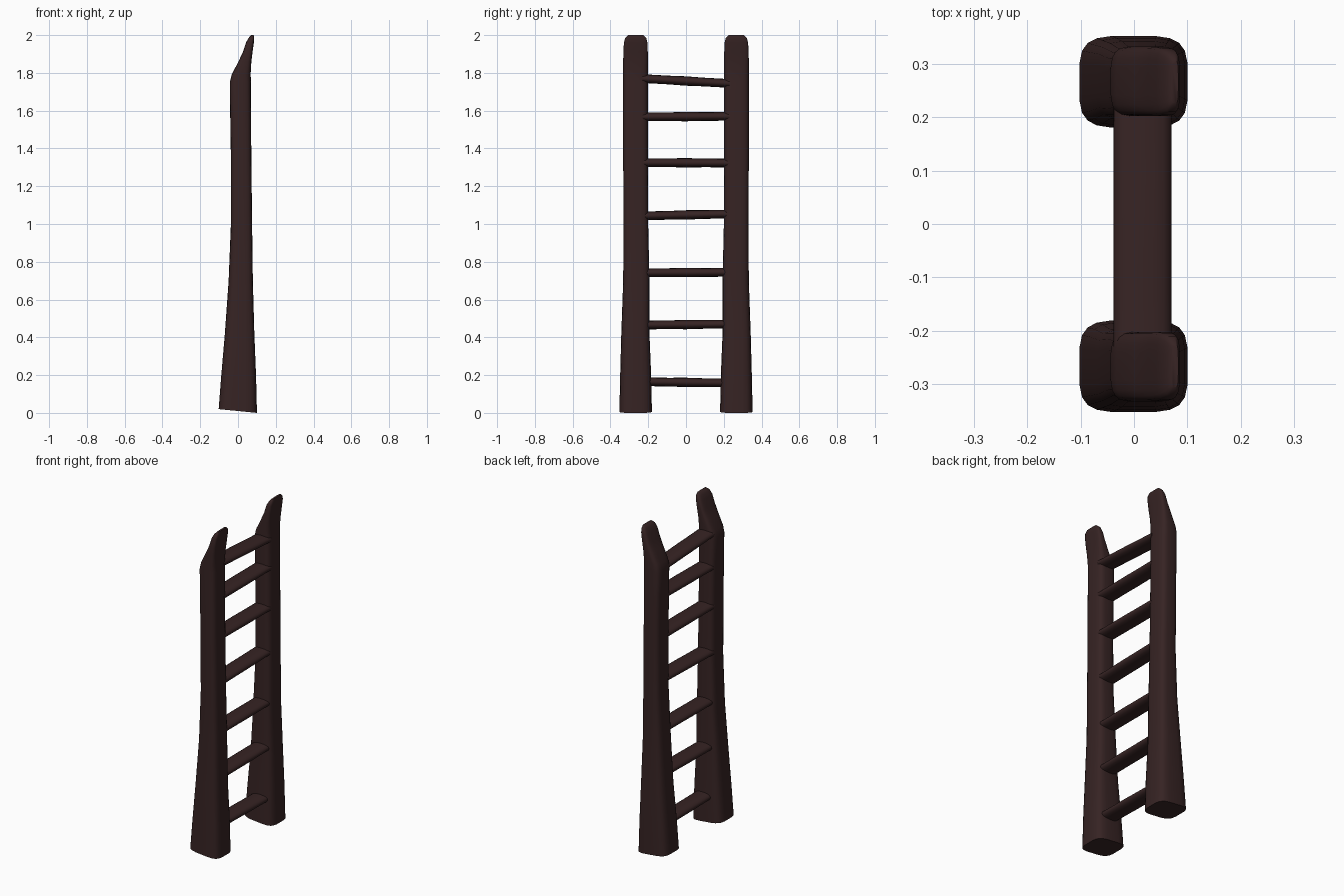
import bpy, bmesh, math
from mathutils import Vector

if "Cube" in bpy.data.objects:
    bpy.data.objects.remove(bpy.data.objects["Cube"])

wood = bpy.data.materials.new("dark brown wood")
wood.diffuse_color = (0.037, 0.017, 0.017, 1)
wood.use_nodes = True
wood.node_tree.nodes["Principled BSDF"].inputs["Base Color"].default_value = wood.diffuse_color


def oval(t, power):
    """Point on a unit rounded square (superellipse)."""
    c, s = math.cos(t), math.sin(t)
    return (math.copysign(abs(c) ** (2 / power), c),
            math.copysign(abs(s) ** (2 / power), s))


def loft(name, rings, angle=50):
    """Skin a closed tube through equal-length rings of points."""
    bm = bmesh.new()
    loops = [[bm.verts.new(p) for p in ring] for ring in rings]
    n = len(loops[0])
    for a, b in zip(loops, loops[1:]):
        for i in range(n):
            j = (i + 1) % n
            bm.faces.new((a[i], a[j], b[j], b[i]))
    bm.faces.new(loops[0][::-1])
    bm.faces.new(loops[-1])
    bmesh.ops.recalc_face_normals(bm, faces=bm.faces)
    mesh = bpy.data.meshes.new(name)
    bm.to_mesh(mesh)
    bm.free()
    mesh.materials.append(wood)
    obj = bpy.data.objects.new(name, mesh)
    bpy.context.collection.objects.link(obj)
    bpy.ops.object.select_all(action='DESELECT')
    obj.select_set(True)
    bpy.context.view_layer.objects.active = obj
    bpy.ops.object.shade_smooth_by_angle(angle=math.radians(angle))
    return obj


# Post profile: z, x min, x max, y inner, y outer
POST = [
    (0.01, -0.103, 0.101, 0.180, 0.353),
    (0.20, -0.089, 0.096, 0.184, 0.349),
    (0.42, -0.070, 0.087, 0.193, 0.343),
    (0.70, -0.050, 0.079, 0.193, 0.333),
    (1.00, -0.038, 0.075, 0.200, 0.331),
    (1.35, -0.038, 0.071, 0.202, 0.333),
    (1.60, -0.042, 0.069, 0.202, 0.333),
    (1.75, -0.044, 0.068, 0.202, 0.333),
    (1.79, -0.034, 0.067, 0.202, 0.333),
    (1.86, 0.002, 0.071, 0.202, 0.333),
    (1.91, 0.026, 0.077, 0.202, 0.332),
    (1.96, 0.042, 0.084, 0.204, 0.329),
    (1.985, 0.056, 0.086, 0.210, 0.322),
    (2.00, 0.070, 0.083, 0.226, 0.306),
]


def post(name, side):
    rings = []
    for k, (z, x0, x1, y0, y1) in enumerate(POST):
        ring = []
        for i in range(20):
            u, v = oval(math.tau * (i + 0.5) / 20, 4)
            x = (x0 + x1) / 2 + u * (x1 - x0) / 2
            y = (y0 + y1) / 2 + v * (y1 - y0) / 2
            slope = -0.01 * u if k == 0 else 0   # foot is cut at a slight slant
            ring.append(Vector((x, side * y, z + slope)))
        rings.append(ring)
    return loft(name, rings)


post("left_post", -1)
post("right_post", 1)

# Rungs: height at -y end, height at +y end
RUNGS = [(0.165, 0.158), (0.465, 0.470), (0.742, 0.744), (1.043, 1.053),
         (1.325, 1.323), (1.567, 1.570), (1.770, 1.744)]
for r, (za, zb) in enumerate(RUNGS):
    rings = []
    for f in (0, 0.3, 0.5, 0.7, 1):
        bulge = 1.08 if f == 0.5 else 1
        ring = []
        for i in range(16):
            u, v = oval(math.tau * i / 16, 2.3)
            ring.append(Vector((0.016 + 0.054 * u, -0.23 + 0.46 * f,
                                za + (zb - za) * f + 0.023 * bulge * v)))
        rings.append(ring)
    loft(f"rung_{r + 1}", rings)
